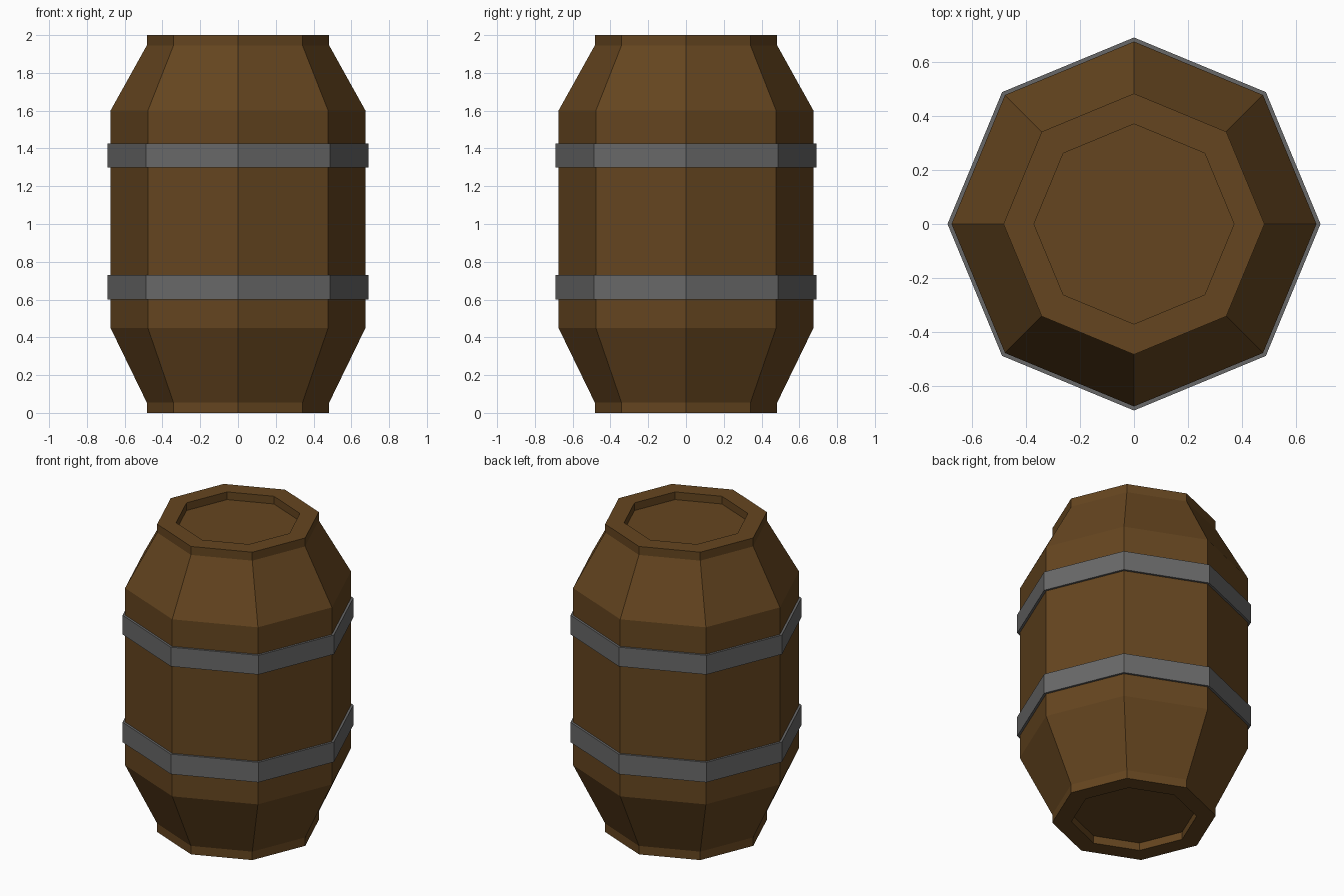
import bpy, bmesh
from math import cos, sin, tau

if "Cube" in bpy.data.objects:
    bpy.data.objects.remove(bpy.data.objects["Cube"])

SIDES = 8


def material(name, color):
    mat = bpy.data.materials.new(name)
    mat.diffuse_color = (*color, 1)
    mat.use_nodes = True
    mat.node_tree.nodes["Principled BSDF"].inputs["Base Color"].default_value = mat.diffuse_color
    return mat


def lathe(name, profile, mat, ring=False):
    """Spin (radius, z) points into a flat-sided body; ring closes the section, else the ends are capped."""
    bm = bmesh.new()
    loops = [[bm.verts.new((r * cos(tau * i / SIDES), r * sin(tau * i / SIDES), z))
              for i in range(SIDES)] for r, z in profile]
    pairs = list(zip(loops, loops[1:]))
    if ring:
        pairs.append((loops[-1], loops[0]))
    else:
        bm.faces.new(loops[0])
        bm.faces.new(loops[-1])
    for a, b in pairs:
        for i in range(SIDES):
            j = (i + 1) % SIDES
            bm.faces.new((a[i], a[j], b[j], b[i]))
    bmesh.ops.recalc_face_normals(bm, faces=bm.faces)
    mesh = bpy.data.meshes.new(name)
    bm.to_mesh(mesh)
    bm.free()
    mesh.materials.append(mat)
    obj = bpy.data.objects.new(name, mesh)
    bpy.context.collection.objects.link(obj)
    return obj


wood = material("wood", (0.13, 0.06, 0.014))
iron = material("iron", (0.14, 0.14, 0.14))

# Wooden body with a recessed lid at both ends
lathe("barrel_body", [(0.37, 0.05), (0.37, 0), (0.483, 0), (0.483, 0.055),
                      (0.675, 0.45), (0.675, 1.6), (0.483, 1.945), (0.483, 2),
                      (0.37, 2), (0.37, 1.95)], wood)

# Two metal hoops around the belly
for name, low, high in (("lower_hoop", 0.6, 0.73), ("upper_hoop", 1.3, 1.425)):
    lathe(name, [(0.67, low), (0.69, low), (0.69, high), (0.67, high)], iron, ring=True)
